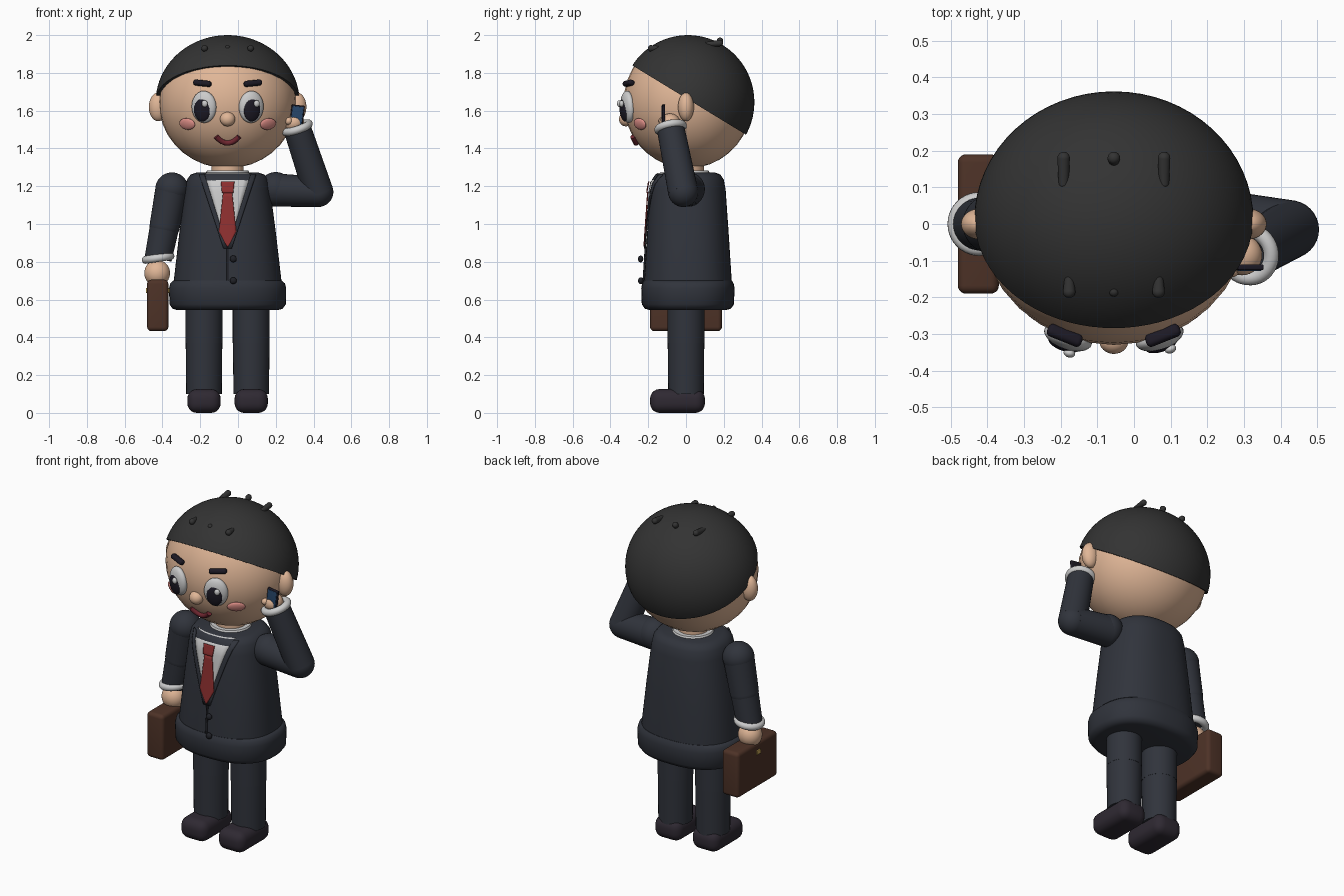
import bpy, bmesh, math
from mathutils import Vector, Matrix

if "Cube" in bpy.data.objects:
    bpy.data.objects.remove(bpy.data.objects["Cube"])

CX, CY = -0.055, 0.01           # body axis
HZ, HR = 1.645, (0.365, 0.34, 0.35)   # head centre height and radii
COL = dict(skin=(.75, .47, .31), suit=(.03, .034, .045), hair=(.033, .033, .033),
           shirt=(.72, .72, .72), tie=(.28, .03, .03), case=(.075, .032, .02),
           shoe=(.028, .022, .032), ink=(.012, .01, .018), blush=(.75, .28, .25),
           lip=(.16, .02, .03), white=(.85, .85, .83), screen=(.02, .06, .14),
           brass=(.6, .4, .1), seam=(.014, .015, .02))
MATS = {}


def finish(ob, name, col, angle=40):
    ob.name = name
    if col not in MATS:
        MATS[col] = bpy.data.materials.new(col)
        MATS[col].diffuse_color = (*COL[col], 1)
    ob.data.materials.append(MATS[col])
    bpy.ops.object.select_all(action='DESELECT')
    bpy.context.view_layer.objects.active = ob
    ob.select_set(True)
    bpy.ops.object.shade_smooth_by_angle(angle=math.radians(angle))
    return ob


def from_bm(bm, name, col, angle=40):
    me = bpy.data.meshes.new(name)
    bm.to_mesh(me)
    bm.free()
    ob = bpy.data.objects.new(name, me)
    bpy.context.collection.objects.link(ob)
    return finish(ob, name, col, angle)


def ball(name, loc, rad, col, quat=None):
    bpy.ops.mesh.primitive_uv_sphere_add(segments=32, ring_count=18, radius=1, location=loc)
    ob = bpy.context.object
    ob.scale = (rad,) * 3 if isinstance(rad, (int, float)) else rad
    if quat:
        ob.rotation_mode = 'QUATERNION'
        ob.rotation_quaternion = quat
    return finish(ob, name, col, 180)


def box(name, loc, size, col, bev, rot=(0, 0, 0), quat=None):
    bm = bmesh.new()
    bmesh.ops.create_cube(bm, size=1, matrix=Matrix.Diagonal((*size, 1)))
    bmesh.ops.bevel(bm, geom=bm.edges[:], offset=bev, segments=5, profile=.5, affect='EDGES')
    ob = from_bm(bm, name, col)
    ob.location, ob.rotation_euler = loc, rot
    if quat:
        ob.rotation_euler = quat.to_euler()
    return ob


def limb(name, a, b, r0, r1, col, round_ends=False):
    a, b = Vector(a), Vector(b)
    d = b - a
    m = Matrix.Translation((a + b) / 2) @ d.to_track_quat('Z', 'Y').to_matrix().to_4x4()
    bm = bmesh.new()
    bmesh.ops.create_cone(bm, cap_ends=True, segments=32, radius1=r0, radius2=r1,
                          depth=d.length, matrix=m)
    if round_ends:
        for p, r in ((a, r0), (b, r1)):
            bmesh.ops.create_uvsphere(bm, u_segments=32, v_segments=16, radius=r,
                                      matrix=Matrix.Translation(p))
    return from_bm(bm, name, col)


def ring(name, loc, axis, major, minor, col):
    bpy.ops.mesh.primitive_torus_add(major_radius=major, minor_radius=minor, location=loc,
                                     major_segments=40, minor_segments=14)
    ob = bpy.context.object
    ob.rotation_euler = Vector(axis).to_track_quat('Z', 'Y').to_euler()
    return finish(ob, name, col, 180)


def tube(name, pts, r, col):
    cu = bpy.data.curves.new(name, 'CURVE')
    cu.dimensions, cu.bevel_depth, cu.bevel_resolution, cu.use_fill_caps = '3D', r, 4, True
    sp = cu.splines.new('POLY')
    sp.points.add(len(pts) - 1)
    for p, q in zip(sp.points, pts):
        p.co = (*q, 1)
    ob = bpy.data.objects.new(name, cu)
    bpy.context.collection.objects.link(ob)
    bpy.ops.object.select_all(action='DESELECT')
    bpy.context.view_layer.objects.active = ob
    ob.select_set(True)
    bpy.ops.object.convert(target='MESH')
    return finish(bpy.context.object, name, col)


def loft(name, rings, col, n=2.4, seg=64):
    bm, prev = bmesh.new(), None
    for z, hx, hy in rings:
        cur = []
        for i in range(seg):
            c, s = math.cos(math.tau * i / seg), math.sin(math.tau * i / seg)
            cur.append(bm.verts.new((CX + hx * math.copysign(abs(c) ** (2 / n), c),
                                     CY + hy * math.copysign(abs(s) ** (2 / n), s), z)))
        if prev:
            for i in range(seg):
                j = (i + 1) % seg
                bm.faces.new((prev[i], prev[j], cur[j], cur[i]))
        else:
            bm.faces.new(cur[::-1])
        prev = cur
    bm.faces.new(prev)
    return from_bm(bm, name, col, 50)


# Jacket body and hem
JACKET = [(.62, .285, .232), (.70, .285, .232), (.95, .256, .216), (1.18, .226, .2),
          (1.235, .215, .19), (1.262, .195, .172), (1.272, .165, .145)]
loft("jacket", JACKET, 'suit')
loft("jacket_hem", [(.545, .27, .205), (.552, .292, .228), (.575, .308, .244), (.66, .31, .247),
                    (.685, .304, .242), (.70, .288, .234)], 'suit')


def front_y(x, z):
    for (z0, a0, b0), (z1, a1, b1) in zip(JACKET, JACKET[1:]):
        if z <= z1:
            t = (z - z0) / (z1 - z0)
            break
    hx, hy = a0 + (a1 - a0) * t, b0 + (b1 - b0) * t
    u = min(abs((x - CX) / hx), 1)
    return CY - hy * (1 - u ** 2.4) ** (1 / 2.4)


def patch(name, rows, off, col, cols=8, sub=8):
    """Cloth panel lying on the jacket front; rows are (z, left, right) about the axis."""
    bm, grid = bmesh.new(), []
    for (z0, l0, r0), (z1, l1, r1) in zip(rows, rows[1:]):
        for k in range(sub + 1):
            t = k / sub
            z, l, r = z0 + (z1 - z0) * t, l0 + (l1 - l0) * t, r0 + (r1 - r0) * t
            xs = [CX + l + (r - l) * i / cols for i in range(cols + 1)]
            grid.append([bm.verts.new((x, front_y(x, z) - off, z)) for x in xs])
    for a, b in zip(grid, grid[1:]):
        for i in range(cols):
            bm.faces.new((a[i], a[i + 1], b[i + 1], b[i]))
    bmesh.ops.remove_doubles(bm, verts=bm.verts[:], dist=1e-5)
    ob = from_bm(bm, name, col)
    md = ob.modifiers.new("thickness", 'SOLIDIFY')
    md.thickness, md.offset = .006, 0
    return ob


# Shirt, lapels, tie, seam, buttons
patch("shirt_front", [(1.268, -.125, .125), (.88, -.002, .002)], .004, 'shirt')
for s, side in ((-1, "left"), (1, "right")):
    patch(side + "_lapel", [(1.262, s * .122, s * .15), (.87, 0, s * .022)], .008, 'suit', 3)
patch("tie_knot", [(1.225, -.036, .036), (1.165, -.03, .03)], .016, 'tie')
patch("tie_blade", [(1.17, -.024, .024), (.96, -.046, .046), (.88, -.003, .003)], .012, 'tie')
tube("front_seam", [(CX, front_y(CX, z) - .002, z) for z in (.88, .79, .70)], .006, 'seam')
for i, z in enumerate((.815, .70)):
    ball(f"button_{i}", (-.025, -.24, z), (.018, .014, .018), 'seam')

# Neck and collar
limb("neck", (CX, CY, 1.22), (CX, CY, 1.36), .085, .085, 'skin')
limb("collar", (CX, CY, 1.24), (CX, CY, 1.282), .13, .11, 'shirt')

# Head and hair cap
ball("head", (CX, CY, HZ), HR, 'skin')
bm = bmesh.new()
bmesh.ops.create_uvsphere(bm, u_segments=64, v_segments=40, radius=1,
                          matrix=Matrix.Translation((CX, CY, HZ)) @ Matrix.Diagonal((.381, .352, .355, 1)))
cut = bmesh.ops.bisect_plane(bm, geom=bm.verts[:] + bm.edges[:] + bm.faces[:], clear_inner=True,
                             plane_co=(0, -.285, 1.84), plane_no=(0, .375, .615))
bmesh.ops.holes_fill(bm, edges=[e for e in cut['geom_cut'] if isinstance(e, bmesh.types.BMEdge)])
from_bm(bm, "hair", 'hair')
for s in (-1, 0, 1):
    x, k = CX + s * .137, abs(s)
    limb(f"back_tuft_{s + 1}", (x, .17 - .06 * k, 1.955 - .005 * k), (x, .18, 1.97 - .012 * k),
         .014, .017, 'hair', True)
    x = CX + s * .122
    limb(f"front_tuft_{s + 1}", (x, -.15, 1.93), (x, -.185, 1.93 + .003 * (1 - k)), .013, .017 - .004 * (1 - k),
         'hair', True)


def on_head(dx, z, out=0):
    """Point above the face surface, and the turn that faces outward there."""
    dz = z - HZ
    y = -HR[1] * math.sqrt(1 - (dx / HR[0]) ** 2 - (dz / HR[2]) ** 2)
    n = Vector((dx / HR[0] ** 2, y / HR[1] ** 2, dz / HR[2] ** 2)).normalized()
    return Vector((CX + dx, CY + y, z)) + n * out, n.to_track_quat('-Y', 'Z')


# Face
for s, side in ((-1, "left"), (1, "right")):
    ball(side + "_ear", (CX + s * .367, 0, 1.62), (.05, .042, .076), 'skin')
    p, q = on_head(s * .125, 1.62)
    ball(side + "_eye", p, (.068, .034, .085), 'white', q)
    p, q = on_head(s * .125 - .003, 1.605, .023)
    ball(side + "_pupil", p, (.045, .018, .06), 'ink', q)
    p, q = on_head(s * .125 + .015, 1.638, .04)
    ball(side + "_glint", p, (.016, .012, .018), 'white', q)
    p, q = on_head(s * .13, 1.742, .012)
    box(side + "_brow", p, (.1, .035, .03), 'ink', .013,
        quat=q @ Matrix.Rotation(-s * .1, 3, 'Y').to_quaternion())
    p, q = on_head(s * .213, 1.53, .002)
    ball(side + "_cheek", p, (.05, .014, .032), 'blush', q)
ball("nose", on_head(0, 1.555, .0)[0], (.04, .036, .038), 'skin')
tube("mouth", [on_head(.06 * t, 1.432 + .034 * t * t, .006)[0] for t in [i / 6 - 1 for i in range(13)]],
     .014, 'lip')

# Legs and shoes
for x, side in ((-.18, "left"), (.07, "right")):
    limb(side + "_thigh", (x, 0, .37), (x, 0, .64), .098, .098, 'suit')
    limb(side + "_shin", (x, 0, .1), (x, 0, .372), .094, .097, 'suit')
    box(side + "_shoe", (x, -.045, .063), (.176, .29, .126), 'shoe', .05)

# Lowered arm with briefcase
ball("left_shoulder", (-.35, 0, 1.185), .088, 'suit')
limb("left_upper_arm", (-.352, 0, 1.18), (-.388, 0, .99), .086, .08, 'suit', True)
limb("left_forearm", (-.386, 0, 1.0), (-.423, 0, .815), .078, .072, 'suit')
ring("left_cuff", (-.423, 0, .82), (-.15, 0, 1), .066, .021, 'shirt')
ball("left_hand", (-.428, 0, .74), (.068, .065, .07), 'skin')
box("briefcase", (-.425, 0, .569), (.112, .38, .272), 'case', .022)
for s in (-1, 1):
    box(f"clasp_{s + 1}", (-.425 + s * .057, 0, .648), (.012, .035, .026), 'brass', .003)

# Raised arm with phone
elbow, wrist = Vector((.425, -.015, 1.17)), Vector((.312, -.082, 1.51))
ball("right_shoulder", (.2, .01, 1.185), .09, 'suit')
limb("right_upper_arm", (.2, .01, 1.18), elbow, .088, .08, 'suit', True)
limb("right_forearm", elbow, wrist, .08, .073, 'suit')
ring("right_cuff", wrist, wrist - elbow, .066, .021, 'shirt')
ball("right_hand", (.295, -.085, 1.535), (.055, .055, .05), 'skin')
limb("right_thumb", (.28, -.1, 1.53), (.268, -.125, 1.545), .025, .02, 'skin', True)
box("phone", (.312, -.118, 1.565), (.07, .016, .13), 'ink', .005, (0, .12, 0))
box("phone_screen", (.312, -.126, 1.565), (.058, .005, .115), 'screen', .002, (0, .12, 0))

for m in bpy.data.materials:
    if m.users and not m.is_grease_pencil:
        m.use_nodes = True
        m.node_tree.nodes["Principled BSDF"].inputs["Base Color"].default_value = m.diffuse_color
